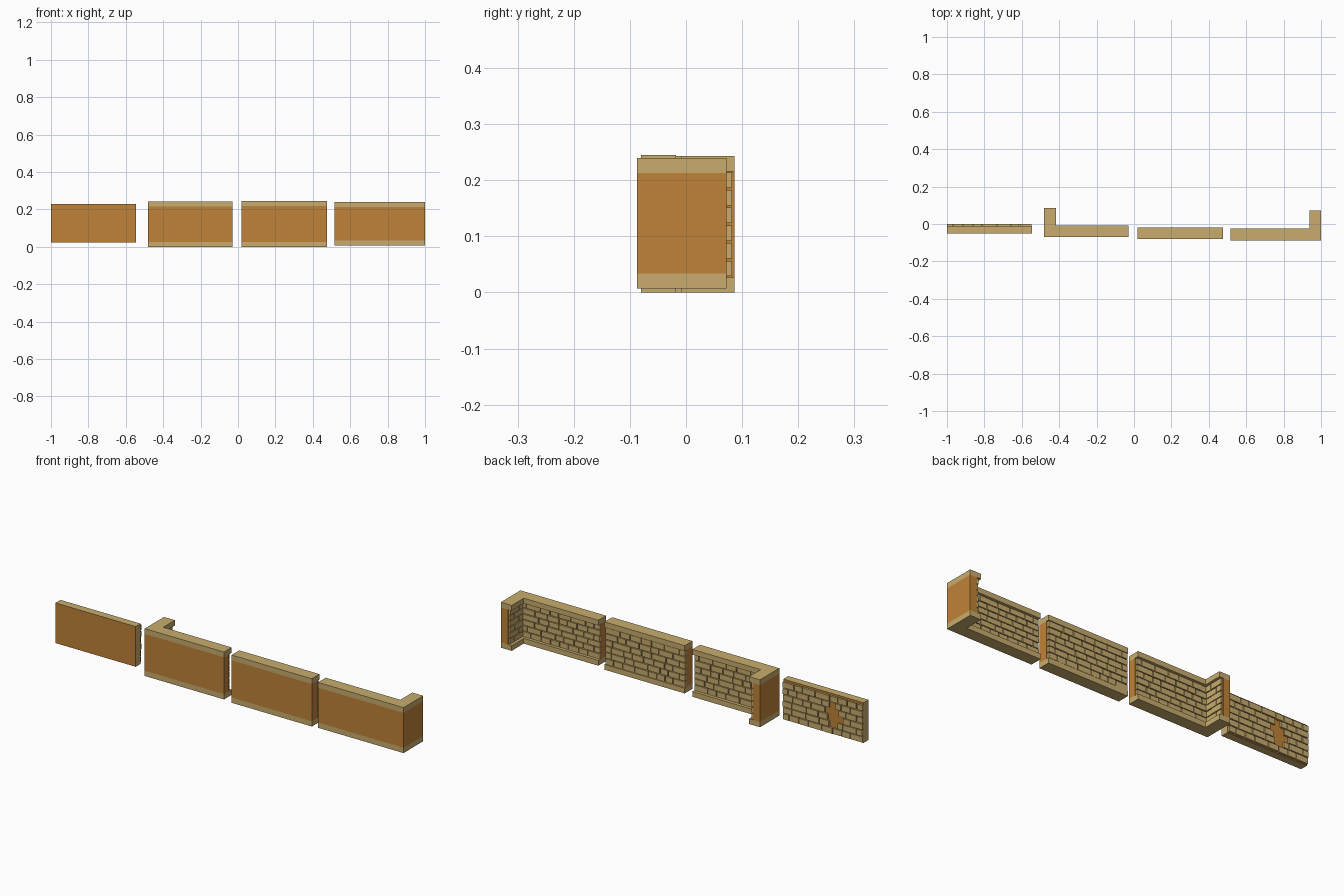
import bpy, bmesh, random
from mathutils import Vector

cube = bpy.data.objects.get("Cube")
if cube:
    bpy.data.objects.remove(cube, do_unlink=True)
random.seed(4)


def material(name, rgb):
    m = bpy.data.materials.new(name)
    m.use_nodes = True
    m.diffuse_color = (*rgb, 1)
    m.node_tree.nodes["Principled BSDF"].inputs["Base Color"].default_value = (*rgb, 1)
    return m


CLAY = material("orange clay", (0.53, 0.225, 0.04))
STONE = material("tan stone", (0.58, 0.415, 0.155))


def add_box(bm, lo, hi):
    verts = bmesh.ops.create_cube(bm, size=1)["verts"]
    for v in verts:
        for i in range(3):
            v.co[i] = lo[i] if v.co[i] < 0 else hi[i]


def finish(name, bm, *mats):
    bmesh.ops.recalc_face_normals(bm, faces=bm.faces)
    mesh = bpy.data.meshes.new(name)
    bm.to_mesh(mesh)
    bm.free()
    for m in mats:
        mesh.materials.append(m)
    obj = bpy.data.objects.new(name, mesh)
    bpy.context.collection.objects.link(obj)
    return obj


def prism(name, outline, z0, z1, mat):
    """Upright extrusion of a plan outline."""
    bm = bmesh.new()
    face = bm.faces.new([bm.verts.new((x, y, z0)) for x, y in outline])
    top = bmesh.ops.extrude_face_region(bm, geom=[face])["geom"]
    for v in top:
        if isinstance(v, bmesh.types.BMVert):
            v.co.z = z1
    return finish(name, bm, mat)


def bricks(name, start, along, out, length, z0, z1, depth, holes=None, rows=6):
    """Staggered courses of uneven bricks standing out of a wall face."""
    bm = bmesh.new()
    start, along, out = Vector(start), Vector(along), Vector(out)
    step = (z1 - z0) / rows
    gap = 0.004
    for row in range(rows):
        hole = (holes or {}).get(row)
        pos = 0.0
        first = 0.035 if row % 2 else 0.07
        while pos < length - 0.01:
            end = pos + (first if pos == 0 else random.uniform(0.045, 0.085))
            if length - end < 0.025:
                end = length
            spans = [(pos, end - gap)]
            if hole:
                spans = [(pos, min(end - gap, hole[0])), (max(pos, hole[1]), end - gap)]
            for a, b in spans:
                if b - a > 0.008:
                    d = depth * random.uniform(0.8, 1)
                    p = start + along * a - out * 0.002
                    q = start + along * b + out * d
                    lo = [min(p[i], q[i]) for i in range(2)] + [z0 + row * step + gap / 2]
                    hi = [max(p[i], q[i]) for i in range(2)] + [z0 + (row + 1) * step - gap / 2]
                    add_box(bm, lo, hi)
            pos = end
    return finish(name, bm, STONE)


def plan(x0, x1, y0, thick, y_end=None, side=0):
    """Straight plan, or an L with a return on the left (1) or right (-1)."""
    y1 = y0 + thick
    if not side:
        return [(x0, y0), (x1, y0), (x1, y1), (x0, y1)]
    if side > 0:
        return [(x0, y0), (x1, y0), (x1, y_end), (x1 - thick, y_end), (x1 - thick, y1), (x0, y1)]
    return [(x0, y0), (x1, y0), (x1, y1), (x0 + thick, y1), (x0 + thick, y_end), (x0, y_end)]


def wall(name, x0, x1, y0, z0, z1, core, depth, y_end=None, side=0):
    cap, band = 0.062, 0.027
    low, high = z0 + band, z1 - band
    prism(name + "_core", plan(x0, x1, y0, core, y_end, side), low, high, CLAY)
    prism(name + "_plinth", plan(x0, x1, y0, cap, y_end, side), z0, low, STONE)
    prism(name + "_coping", plan(x0, x1, y0, cap, y_end, side), high, z1, STONE)
    # Bricks on the main run, then on the inside of the return
    a = x0 + (core if side < 0 else 0)
    b = x1 - (core if side > 0 else 0)
    bricks(name + "_bricks", (a, y0 + core, 0), (1, 0, 0), (0, 1, 0), b - a, low, high, depth)
    if side:
        bricks(name + "_return_bricks", (b if side > 0 else a, y0 + core + depth, 0),
               (0, 1, 0), (-side, 0, 0), y_end - y0 - core - depth, low, high, depth)


# Plain panel: stone edges, clay front and back
bm = bmesh.new()
add_box(bm, (-1, -0.05, 0.022), (-0.545, -0.01, 0.228))
panel = finish("broken_panel", bm, CLAY, STONE)
for f in panel.data.polygons:
    f.material_index = 0 if abs(f.normal.y) > 0.5 else 1

# Panel bricks with a broken patch
bricks("broken_panel_bricks", (-1, -0.01, 0), (1, 0, 0), (0, 1, 0), 0.455, 0.025, 0.22, 0.011,
       holes={1: (0.14, 0.19), 2: (0.11, 0.2), 3: (0.135, 0.215), 4: (0.155, 0.19)})

# Walls with plinth and coping
wall("right_corner_wall", -0.48, -0.03, -0.07, 0, 0.243, 0.04, 0.011, 0.086, -1)
wall("straight_wall", 0.02, 0.475, -0.08, 0, 0.245, 0.047, 0.014)
wall("left_corner_wall", 0.515, 1.0, -0.087, 0.007, 0.24, 0.04, 0.011, 0.072, 1)
